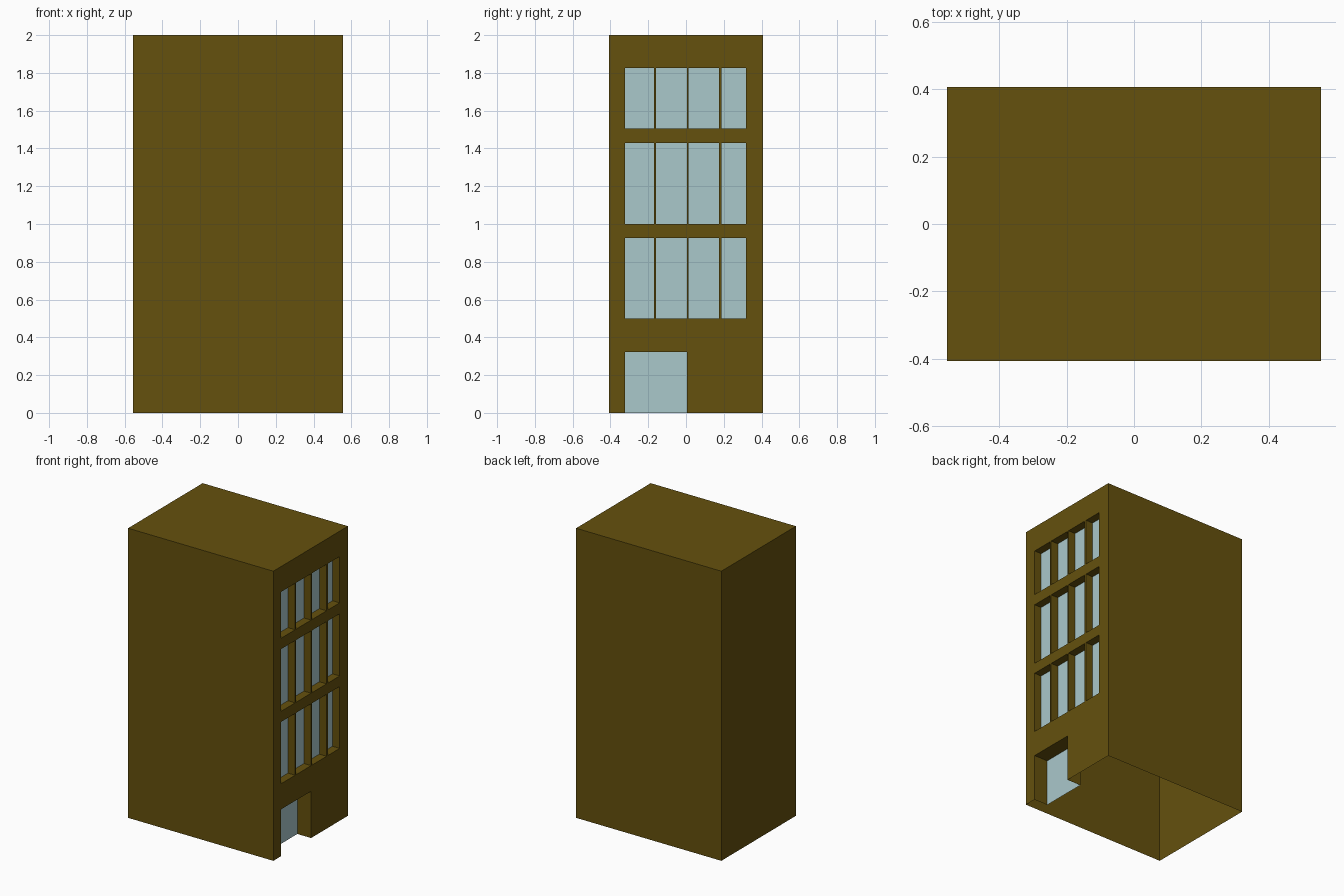
import bpy
import bmesh

cube = bpy.data.objects.get("Cube")
if cube:
    bpy.data.objects.remove(cube, do_unlink=True)

HX, HY, H = 0.555, 0.407, 2.0
WINDOW_DEPTH, DOOR_DEPTH = 0.055, 0.105


def make_material(name, rgb):
    mat = bpy.data.materials.new(name)
    mat.use_nodes = True
    color = (*rgb, 1.0)
    mat.diffuse_color = color
    mat.node_tree.nodes["Principled BSDF"].inputs["Base Color"].default_value = color
    return mat


brown = make_material("brown wall", (0.130, 0.082, 0.004))
glass = make_material("pale blue glass", (0.402, 0.578, 0.597))


def finish(name, bm, mat):
    bmesh.ops.remove_doubles(bm, verts=bm.verts, dist=0.0005)
    mesh = bpy.data.meshes.new(name)
    bm.to_mesh(mesh)
    bm.free()
    mesh.materials.append(mat)
    obj = bpy.data.objects.new(name, mesh)
    bpy.context.collection.objects.link(obj)


def quad(bm, *points):
    bm.faces.new([bm.verts.new(p) for p in points])


def upright(bm, x, y0, y1, z0, z1):
    """Rectangle facing +x."""
    quad(bm, (x, y0, z0), (x, y1, z0), (x, y1, z1), (x, y0, z1))


def reveals(bm, y0, y1, z0, z1, depth, sill=True):
    """Inner sides of a recess in the facade."""
    a, b = HX, HX - depth
    quad(bm, (a, y0, z0), (a, y0, z1), (b, y0, z1), (b, y0, z0))
    quad(bm, (a, y1, z1), (a, y1, z0), (b, y1, z0), (b, y1, z1))
    quad(bm, (a, y0, z1), (a, y1, z1), (b, y1, z1), (b, y0, z1))
    if sill:
        quad(bm, (a, y1, z0), (a, y0, z0), (b, y0, z0), (b, y1, z0))


# Plain walls and roof, open underneath and on the facade side
bm = bmesh.new()
quad(bm, (-HX, -HY, 0), (HX, -HY, 0), (HX, -HY, H), (-HX, -HY, H))
quad(bm, (HX, HY, 0), (-HX, HY, 0), (-HX, HY, H), (HX, HY, H))
quad(bm, (-HX, HY, 0), (-HX, -HY, 0), (-HX, -HY, H), (-HX, HY, H))
quad(bm, (-HX, -HY, H), (HX, -HY, H), (HX, HY, H), (-HX, HY, H))
finish("walls_and_roof", bm, brown)

# Facade laid out on a grid: odd columns and even rows hold the windows
ys = [-HY, -0.322, -0.169, -0.158, 0.005, 0.013, 0.174, 0.187, 0.317, HY]
zs = [0, 0.323, 0.50, 0.927, 1.0, 1.43, 1.505, 1.825, H]
facade, panes = bmesh.new(), bmesh.new()
for row, (z0, z1) in enumerate(zip(zs, zs[1:])):
    for col, (y0, y1) in enumerate(zip(ys, ys[1:])):
        if row == 0 and 1 <= col <= 3:
            continue  # doorway
        if row >= 2 and row % 2 == 0 and col % 2 == 1:
            reveals(facade, y0, y1, z0, z1, WINDOW_DEPTH)
            upright(panes, HX - WINDOW_DEPTH, y0, y1, z0, z1)
        else:
            upright(facade, HX, y0, y1, z0, z1)

# Doorway recess, open at the ground
reveals(facade, ys[1], ys[4], zs[0], zs[1], DOOR_DEPTH, sill=False)
finish("facade", facade, brown)
finish("window_panes", panes, glass)

door = bmesh.new()
upright(door, HX - DOOR_DEPTH, ys[1], ys[4], zs[0], zs[1])
finish("glass_door", door, glass)
